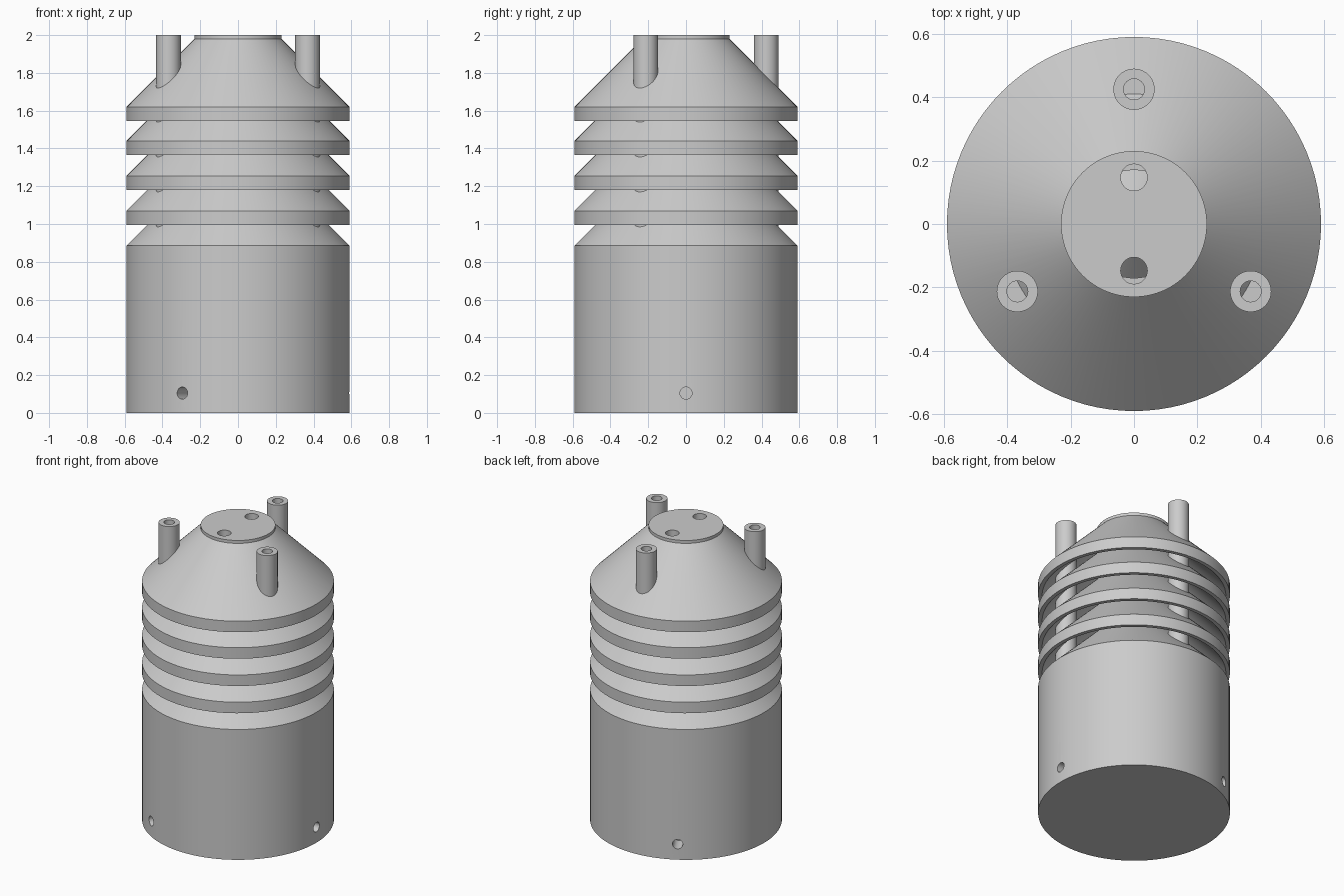
import bpy, bmesh, math
from mathutils import Matrix

cube = bpy.data.objects.get("Cube")
if cube:
    bpy.data.objects.remove(cube, do_unlink=True)

RADIUS, PITCH, RIM, LIP = 0.59, 0.185, 0.075, 0.025
POST_RING, TOP = 0.425, 2.0

grey = bpy.data.materials.new("light grey plastic")
grey.use_nodes = True
grey.diffuse_color = (0.6, 0.6, 0.6, 1)
grey.node_tree.nodes["Principled BSDF"].inputs["Base Color"].default_value = (0.6, 0.6, 0.6, 1)


def lathe(name, profile, steps=96):
    """Spin an (r, z) profile that starts and ends on the axis."""
    bm = bmesh.new()
    verts = [bm.verts.new((r, 0, z)) for r, z in profile]
    edges = [bm.edges.new(pair) for pair in zip(verts, verts[1:])]
    bmesh.ops.spin(bm, geom=verts + edges, cent=(0, 0, 0), axis=(0, 0, 1),
                   angle=math.tau, steps=steps)
    bmesh.ops.remove_doubles(bm, verts=bm.verts, dist=1e-5)
    bmesh.ops.recalc_face_normals(bm, faces=bm.faces)
    mesh = bpy.data.meshes.new(name)
    bm.to_mesh(mesh)
    bm.free()
    mesh.materials.append(grey)
    obj = bpy.data.objects.new(name, mesh)
    bpy.context.collection.objects.link(obj)
    return obj


def activate(obj):
    bpy.ops.object.select_all(action='DESELECT')
    obj.select_set(True)
    bpy.context.view_layer.objects.active = obj


def drill(obj, radius, depth, matrix):
    """Cut a round hole reaching equally far either side of the matrix origin."""
    cutter = lathe("hole_cutter", [(0, -depth), (radius, -depth), (radius, depth), (0, depth)], 32)
    cutter.matrix_world = matrix
    cutter.hide_render = True
    mod = obj.modifiers.new("hole", 'BOOLEAN')
    mod.operation, mod.solver, mod.object = 'DIFFERENCE', 'EXACT', cutter
    activate(obj)
    bpy.ops.object.modifier_apply(modifier=mod.name)
    bpy.data.objects.remove(cutter, do_unlink=True)


parts = []

# Base canister with a conical shoulder and three blind side holes
shoulder = 0.885
tip = 0.10
rise = RADIUS - tip
base = lathe("base", [(0, 0), (RADIUS, 0), (RADIUS, shoulder), (tip, shoulder + rise), (0, shoulder + rise)])
for i in range(3):
    turn = Matrix.Rotation(i * math.tau / 3, 4, 'Z')
    drill(base, 0.032, 0.12, turn @ Matrix.Translation((RADIUS, 0, 0.105)) @ Matrix.Rotation(math.pi / 2, 4, 'Y'))
parts.append(base)

# Three hollow conical louvre plates
for i in range(1, 4):
    z = shoulder + i * PITCH
    under = z - RIM
    parts.append(lathe(f"louvre_{i}", [
        (0, under + rise), (tip, under + rise + LIP), (RADIUS - LIP, under), (RADIUS, under),
        (RADIUS, z), (tip, z + rise), (0, z + rise)]))

# Lid with a raised disc and two through holes
z = shoulder + 4 * PITCH - 0.005
under = z - RIM
flat, disc = 1.95, 0.23
lid = lathe("lid", [
    (0, flat), (RADIUS - LIP - (flat - under), flat), (RADIUS - LIP, under), (RADIUS, under),
    (RADIUS, z), (disc, z + RADIUS - disc), (disc, TOP), (0, TOP)])
for y in (-0.147, 0.147):
    drill(lid, 0.042, 0.06, Matrix.Translation((0, y, TOP)))
parts.append(lid)

# Three bored posts running through the stack
for i in range(3):
    a = math.radians(90 + 120 * i)
    post = lathe(f"post_{i + 1}", [
        (0, shoulder), (0.065, shoulder), (0.065, TOP), (0.033, TOP), (0.033, TOP - 0.2), (0, TOP - 0.2)], 40)
    post.location = (POST_RING * math.cos(a), POST_RING * math.sin(a), 0)
    parts.append(post)

for part in parts:
    activate(part)
    bpy.ops.object.shade_smooth_by_angle(angle=math.radians(30))
